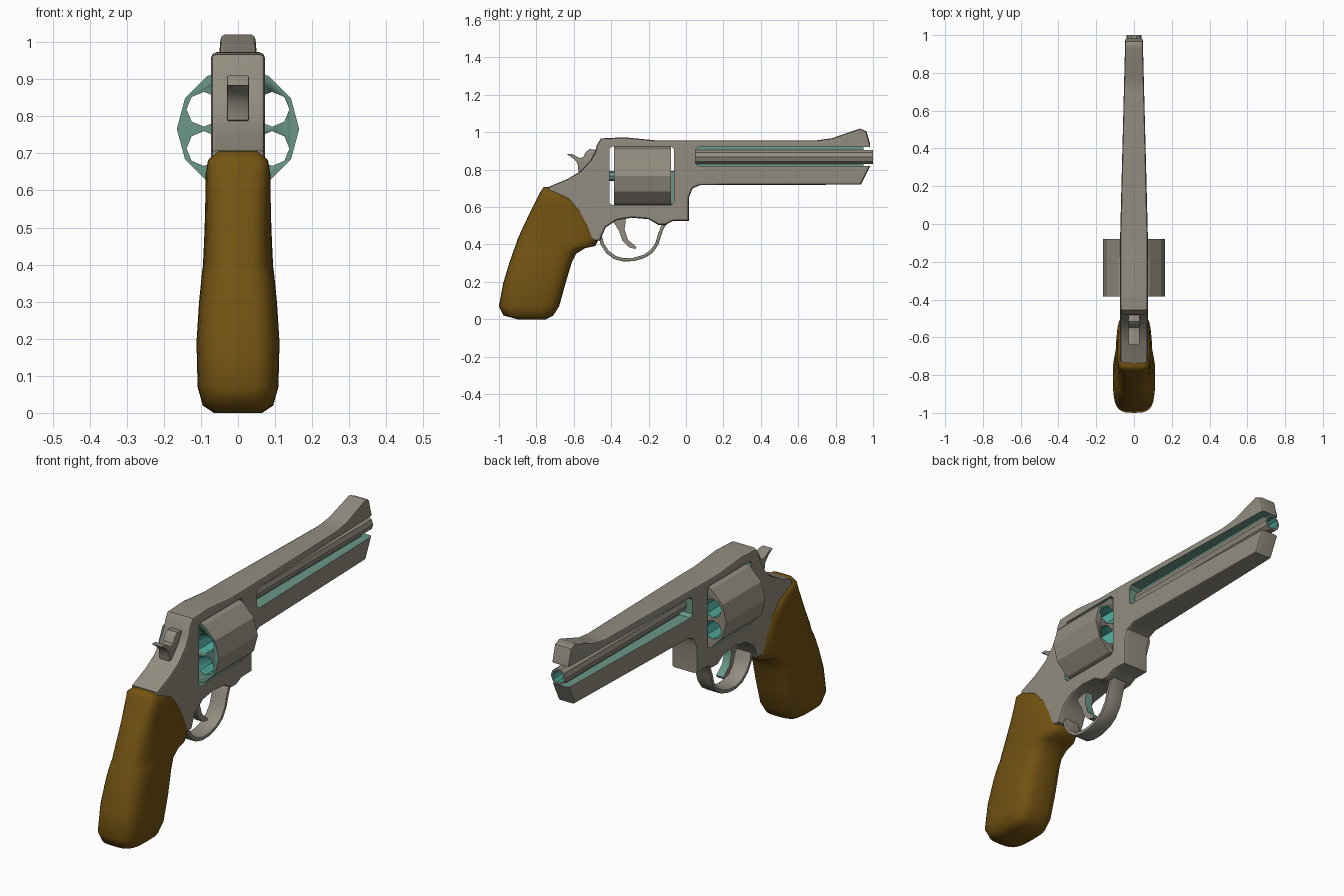
import bpy, bmesh, math
from mathutils import Vector

if "Cube" in bpy.data.objects:
    bpy.data.objects.remove(bpy.data.objects["Cube"])

METAL, GRIP, RECESS, BORE = range(4)
MATS = []
for name, col in [("warm grey metal", (0.29, 0.265, 0.215)), ("brown wood", (0.17, 0.085, 0.006)),
                  ("muted teal recess", (0.15, 0.31, 0.25)), ("teal bore", (0.07, 0.36, 0.30))]:
    m = bpy.data.materials.new(name)
    m.diffuse_color = (*col, 1)
    m.use_nodes = True
    m.node_tree.nodes["Principled BSDF"].inputs["Base Color"].default_value = m.diffuse_color
    MATS.append(m)


def finish(name, bm, angle=30):
    bmesh.ops.recalc_face_normals(bm, faces=bm.faces)
    me = bpy.data.meshes.new(name)
    bm.to_mesh(me)
    bm.free()
    for m in MATS:
        me.materials.append(m)
    ob = bpy.data.objects.new(name, me)
    bpy.context.collection.objects.link(ob)
    smooth(ob, angle)
    return ob


def smooth(ob, angle):
    bpy.ops.object.select_all(action='DESELECT')
    ob.select_set(True)
    bpy.context.view_layer.objects.active = ob
    bpy.ops.object.shade_smooth_by_angle(angle=math.radians(angle))


def prism(name, pts, half, mat=METAL, bevel=0, taper=None, angle=40):
    """Side profile (y, z) extruded across x, with rounded side edges."""
    bm = bmesh.new()
    f = bm.faces.new([bm.verts.new((-half, y, z)) for y, z in pts])
    ext = bmesh.ops.extrude_face_region(bm, geom=[f])["geom"]
    bmesh.ops.translate(bm, vec=(2 * half, 0, 0), verts=[v for v in ext if isinstance(v, bmesh.types.BMVert)])
    bmesh.ops.recalc_face_normals(bm, faces=bm.faces)
    if bevel:
        rim = {e for f in bm.faces if abs(f.normal.x) > 0.99 for e in f.edges}
        bmesh.ops.bevel(bm, geom=list(rim), offset=bevel, segments=2, profile=0.5,
                        affect='EDGES', clamp_overlap=False)
    if taper:
        bmesh.ops.bisect_plane(bm, geom=bm.verts[:] + bm.edges[:] + bm.faces[:],
                               plane_co=(0, -0.05, 0), plane_no=(0, 1, 0))
        for v in bm.verts:
            v.co.x *= taper(v.co.y)
    for f in bm.faces:
        f.material_index = mat
    return finish(name, bm, angle)


def loft(name, rings, mats, angle=30):
    """Skin a list of closed rings; mats gives one colour per band."""
    bm = bmesh.new()
    vr = [[bm.verts.new(p) for p in r] for r in rings]
    n = len(vr[0])
    for a, b, m in zip(vr, vr[1:], mats):
        for i in range(n):
            bm.faces.new((a[i], a[(i + 1) % n], b[(i + 1) % n], b[i])).material_index = m
    bm.faces.new(vr[0]).material_index = mats[0]
    bm.faces.new(vr[-1]).material_index = mats[-1]
    return finish(name, bm, angle)


def circle(r, n, y, x, z, turn=0):
    return [Vector((x + r * math.cos(turn + math.tau * i / n), y,
                    z + r * math.sin(turn + math.tau * i / n))) for i in range(n)]


def rod(name, r, n, y0, y1, z, x=0, mat=METAL):
    return loft(name, [circle(r, n, y0, x, z), circle(r, n, y1, x, z)], [mat], 20)


def cut(ob, cutter):
    mod = ob.modifiers.new("cut", 'BOOLEAN')
    mod.operation, mod.solver, mod.object = 'DIFFERENCE', 'EXACT', cutter
    bpy.context.view_layer.objects.active = ob
    bpy.ops.object.modifier_apply(modifier=mod.name)
    bpy.data.objects.remove(cutter)


def box(name, y0, y1, z0, z1, half, mat):
    return prism(name, [(y0, z0), (y1, z0), (y1, z1), (y0, z1)], half, mat)


# frame, top rib, front sight and underlug in one tapered body
body = prism("frame_and_barrel_shroud", [
    (-0.478, 0.93), (-0.455, 0.967), (-0.33, 0.973), (-0.165, 0.957), (0.70, 0.957), (0.78, 0.968),
    (0.93, 1.02), (0.965, 1.005), (0.985, 0.935), (0.985, 0.82), (0.935, 0.72), (0.075, 0.717),
    (0.035, 0.70), (0.015, 0.65), (0.015, 0.525), (-0.07, 0.525), (-0.11, 0.505), (-0.15, 0.505),
    (-0.20, 0.535), (-0.29, 0.543), (-0.37, 0.53), (-0.43, 0.49), (-0.46, 0.42), (-0.51, 0.42),
    (-0.57, 0.53), (-0.64, 0.62), (-0.735, 0.67), (-0.735, 0.708), (-0.63, 0.752), (-0.56, 0.795),
    (-0.51, 0.85), (-0.483, 0.90)],
    0.073, bevel=0.016, taper=lambda y: 1 - 0.37 * max(0, y + 0.05) / 1.05)
c = 0.015
cut(body, prism("window_cutter", [
    (-0.41 + c, 0.61), (-0.065 - c, 0.61), (-0.065, 0.61 + c), (-0.065, 0.925 - c),
    (-0.065 - c, 0.925), (-0.41 + c, 0.925), (-0.41, 0.925 - c), (-0.41, 0.61 + c)], 0.3, RECESS))
cut(body, prism("slot_cutter", [(0.05 + c, 0.82), (1.2, 0.82), (1.2, 0.922), (0.05 + c, 0.922),
                                (0.05, 0.922 - c), (0.05, 0.82 + c)], 0.3, RECESS))
smooth(body, 40)
body.modifiers.new("even shading", 'WEIGHTED_NORMAL').keep_sharp = True

# barrel tube with open bore, and the web holding it in the slot
BZ = 0.868
loft("barrel_tube", [circle(0.04, 10, 0.03, 0, BZ), circle(0.04, 10, 1.0, 0, BZ),
                     circle(0.031, 10, 1.0, 0, BZ), circle(0.031, 10, 0.3, 0, BZ)],
     [METAL, METAL, BORE])
box("barrel_web", 0.04, 0.95, 0.81, 0.93, 0.008, RECESS)

# twelve-sided cylinder with six through chambers
CZ = 0.766
drum = rod("cylinder", 0.165, 12, -0.385, -0.08, CZ)
for k in range(6):
    a = math.radians(30 + 60 * k)
    cut(drum, rod("chamber_cutter", 0.047, 8, -0.5, 0.05, CZ + 0.106 * math.sin(a),
                  0.106 * math.cos(a), BORE))
for p in drum.data.polygons:
    if p.normal.y < -0.9:
        p.material_index = RECESS
rod("cylinder_axle", 0.026, 8, -0.42, -0.06, CZ, mat=RECESS)
box("crane", -0.079, -0.062, 0.60, 0.79, 0.058, RECESS)

# trigger guard strap: a path thickened into a profile
path = [Vector(p) for p in [(-0.09, 0.535), (-0.125, 0.495), (-0.142, 0.45), (-0.155, 0.405),
        (-0.185, 0.362), (-0.225, 0.336), (-0.28, 0.32), (-0.335, 0.318), (-0.38, 0.33),
        (-0.42, 0.36), (-0.447, 0.40), (-0.46, 0.45)]]
left, right = [], []
for i, p in enumerate(path):
    t = (path[min(i + 1, len(path) - 1)] - path[max(i - 1, 0)]).normalized()
    side = Vector((-t.y, t.x)) * 0.009
    left.append(p + side)
    right.append(p - side)
prism("trigger_guard", [tuple(p) for p in left + right[::-1]], 0.042, bevel=0.004)

# trigger, with a teal front
trigger = prism("trigger", [(-0.41, 0.55), (-0.32, 0.55), (-0.328, 0.48), (-0.31, 0.425), (-0.265, 0.387),
                            (-0.27, 0.376), (-0.305, 0.385), (-0.34, 0.42), (-0.357, 0.47),
                            (-0.378, 0.505)], 0.02)
for p in trigger.data.polygons:
    if p.normal.y > 0.3:
        p.material_index = RECESS

# hammer with thumb spur
prism("hammer", [(-0.64, 0.885), (-0.61, 0.885), (-0.57, 0.862), (-0.548, 0.867), (-0.537, 0.893),
                 (-0.515, 0.91), (-0.47, 0.905), (-0.45, 0.80), (-0.53, 0.755), (-0.575, 0.79),
                 (-0.58, 0.835), (-0.605, 0.862)], 0.029, bevel=0.004)

# grip: rounded sections (z, back y, front y, half width)
sections = [(0.0, -0.90, -0.75, 0.065), (0.02, -0.975, -0.71, 0.095), (0.07, -1.0, -0.678, 0.109),
            (0.19, -0.978, -0.645, 0.112), (0.30, -0.945, -0.612, 0.105), (0.35, -0.928, -0.588, 0.10),
            (0.38, -0.917, -0.54, 0.097), (0.392, -0.912, -0.485, 0.095), (0.43, -0.90, -0.466, 0.093),
            (0.50, -0.868, -0.49, 0.09), (0.58, -0.83, -0.54, 0.088), (0.645, -0.797, -0.605, 0.087),
            (0.682, -0.778, -0.69, 0.081), (0.706, -0.762, -0.735, 0.052)]


def power(v):
    return math.copysign(abs(v) ** (2 / 3.4), v)


rings = [[(hw * power(math.cos(math.tau * i / 28)),
           (yb + yf) / 2 + (yf - yb) / 2 * power(math.sin(math.tau * i / 28)), z) for i in range(28)]
         for z, yb, yf, hw in sections]
loft("grip", rings, [GRIP] * (len(rings) - 1), 60)
